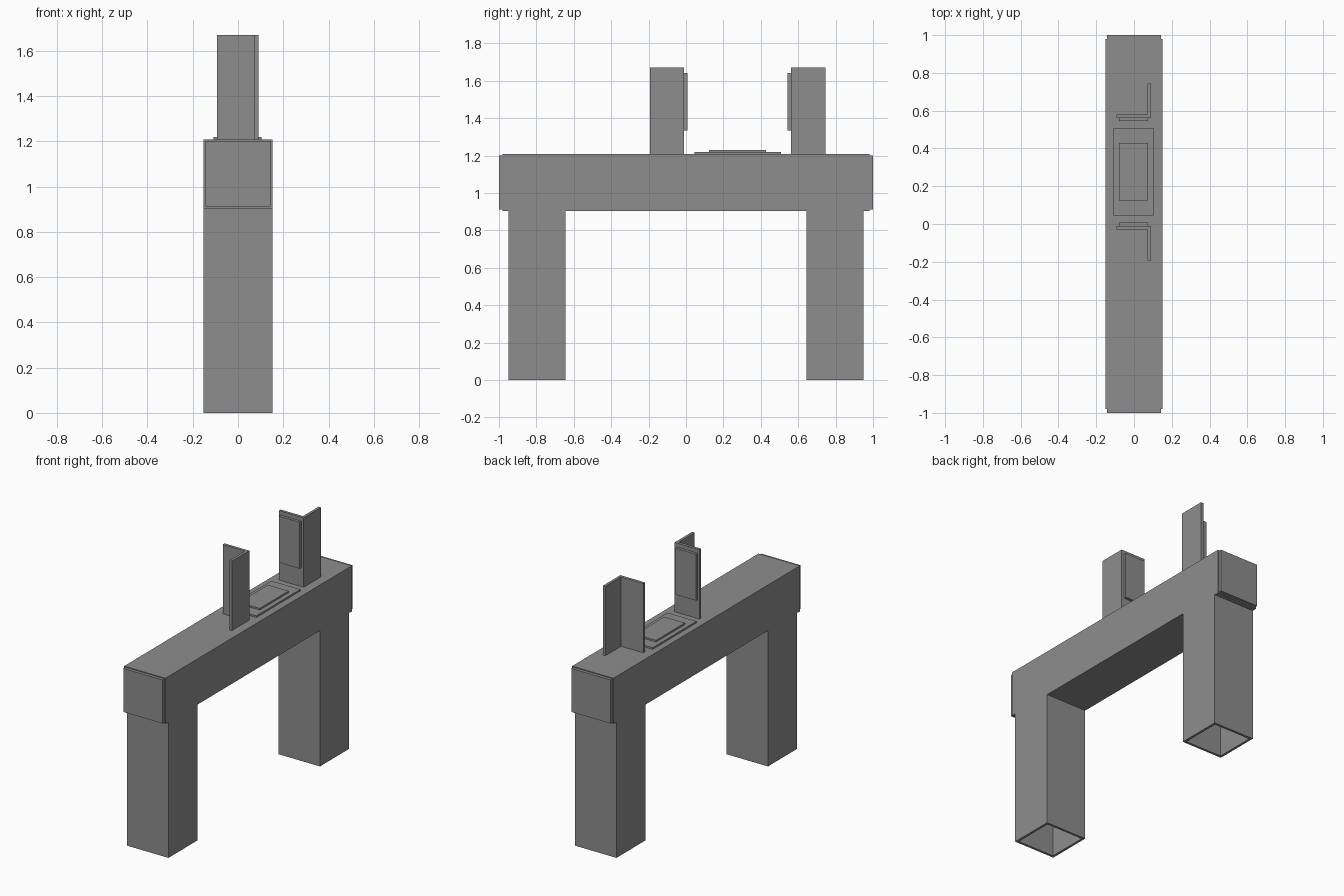
import bpy, bmesh
from mathutils import Matrix

if "Cube" in bpy.data.objects:
    bpy.data.objects.remove(bpy.data.objects["Cube"])

# Dark painted steel shared by all parts
STEEL = bpy.data.materials.new("dark_steel")
STEEL.diffuse_color = (0.27, 0.27, 0.27, 1)
STEEL.use_nodes = True
STEEL.node_tree.nodes["Principled BSDF"].inputs["Base Color"].default_value = STEEL.diffuse_color


def finish(name, bm):
    bmesh.ops.recalc_face_normals(bm, faces=bm.faces[:])
    me = bpy.data.meshes.new(name)
    bm.to_mesh(me)
    bm.free()
    me.materials.append(STEEL)
    ob = bpy.data.objects.new(name, me)
    bpy.context.collection.objects.link(ob)
    return ob


def extrude(name, pts, z0, z1):
    """Closed prism from an xy outline."""
    bm = bmesh.new()
    low = [bm.verts.new((x, y, z0)) for x, y in pts]
    high = [bm.verts.new((x, y, z1)) for x, y in pts]
    bm.faces.new(low)
    bm.faces.new(high)
    for i in range(len(pts)):
        j = (i + 1) % len(pts)
        bm.faces.new((low[i], low[j], high[j], high[i]))
    return finish(name, bm)


def box(name, x0, x1, y0, y1, z0, z1):
    return extrude(name, [(x0, y0), (x1, y0), (x1, y1), (x0, y1)], z0, z1)


def tube(name, half_a, half_b, length, matrix, wall=0.016):
    """Open rectangular hollow section running along local z."""
    bm = bmesh.new()
    rings = []
    for inset, z in ((0, 0), (0, length), (wall, length), (wall, 0)):
        a, b = half_a - inset, half_b - inset
        rings.append([bm.verts.new((x, y, z)) for x, y in
                      ((-a, -b), (a, -b), (a, b), (-a, b))])
    for i in range(4):
        r, s = rings[i], rings[(i + 1) % 4]
        for j in range(4):
            k = (j + 1) % 4
            bm.faces.new((r[j], r[k], s[k], s[j]))
    bm.transform(matrix)
    return finish(name, bm)


TOP = 1.208     # top of the beam
CY = 0.276      # centre of the clamp group along the beam

# Beam: hollow section laid along y
tube("beam", 0.152, 0.152, 1.96,
     Matrix.Translation((0, 0.98, 1.056)) @ Matrix.Rotation(1.5707963, 4, 'X'))

for s, side in ((-1, "front"), (1, "back")):
    # Hollow legs and beam end caps
    tube(side + "_leg", 0.152, 0.152, 0.904, Matrix.Translation((0, s * 0.797, 0)))
    y0, y1 = sorted((s * 0.98, s))
    box(side + "_end_cap", -0.144, 0.144, y0, y1, 0.912, 1.202)

    # Upright angle bracket
    L = [(-0.092, 0.286), (0.09, 0.286), (0.09, 0.469),
         (0.072, 0.469), (0.072, 0.304), (-0.092, 0.304)]
    extrude(side + "_angle_bracket", [(x, CY + s * y) for x, y in L], TOP, 1.67)

    # Pad on the inner face of the bracket
    y0, y1 = sorted((CY + s * 0.268, CY + s * 0.286))
    box(side + "_pad", -0.079, 0.073, y0, y1, 1.334, 1.643)

# Stacked plates between the brackets
box("base_plate", -0.109, 0.104, CY - 0.231, CY + 0.231, TOP, 1.219)
box("upper_plate", -0.079, 0.073, CY - 0.152, CY + 0.152, 1.219, 1.23)
